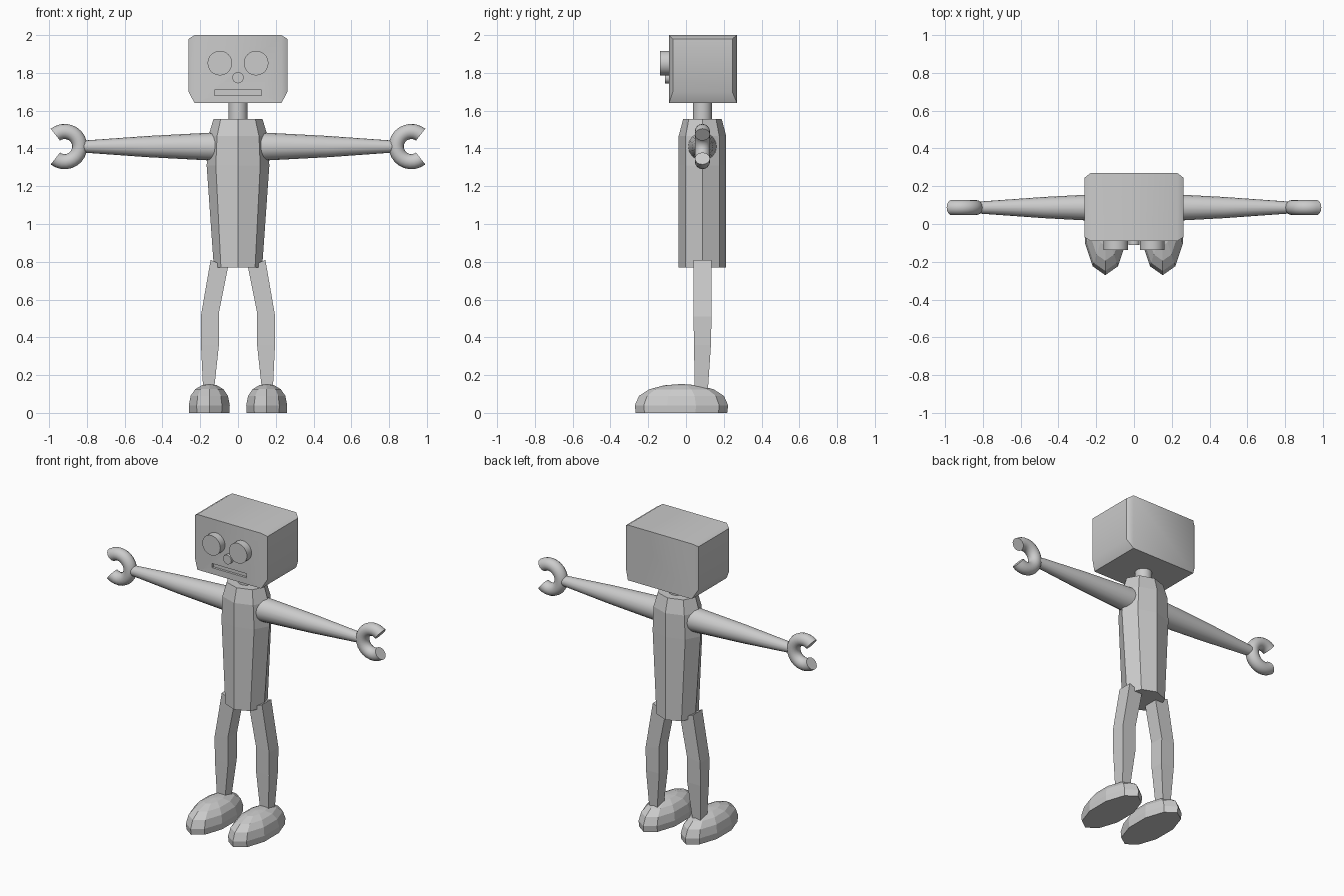
import bpy, bmesh, math
from mathutils import Vector, Matrix

if "Cube" in bpy.data.objects:
    bpy.data.objects.remove(bpy.data.objects["Cube"])

grey = bpy.data.materials.new("light grey")
grey.diffuse_color = (0.6, 0.6, 0.6, 1)
grey.use_nodes = True
grey.node_tree.nodes["Principled BSDF"].inputs["Base Color"].default_value = grey.diffuse_color
CY = 0.087  # depth of the body axis


def finish(name, bm, smooth=None):
    bmesh.ops.recalc_face_normals(bm, faces=bm.faces)
    me = bpy.data.meshes.new(name)
    bm.to_mesh(me)
    bm.free()
    ob = bpy.data.objects.new(name, me)
    bpy.context.collection.objects.link(ob)
    me.materials.append(grey)
    if smooth:
        bpy.ops.object.select_all(action='DESELECT')
        bpy.context.view_layer.objects.active = ob
        ob.select_set(True)
        bpy.ops.object.shade_smooth_by_angle(angle=math.radians(smooth))
    return ob


def loft(name, rings, smooth=None):
    """Skin a list of equal-length point rings and cap both ends."""
    bm = bmesh.new()
    vs = [[bm.verts.new(p) for p in r] for r in rings]
    n = len(vs[0])
    for a, b in zip(vs, vs[1:]):
        for i in range(n):
            j = (i + 1) % n
            bm.faces.new((a[i], a[j], b[j], b[i]))
    bm.faces.new(vs[0])
    bm.faces.new(vs[-1])
    return finish(name, bm, smooth)


def ellipse(n, rx, ry):
    return [(rx * math.cos(t), ry * math.sin(t))
            for t in (2 * math.pi * i / n for i in range(n))]


def disc(name, n, r, p, q):
    """Cylinder of radius r between points p and q."""
    p, q = Vector(p), Vector(q)
    rot = (q - p).to_track_quat('Z', 'Y')
    ring = [rot @ Vector((x, y, 0)) for x, y in ellipse(n, r, r)]
    return loft(name, [[p + v for v in ring], [q + v for v in ring]], 40)


# head: box with inset side faces
def head_ring(x, y0, y1, z0, z1):
    return [(x, y0, z0), (x, y1, z0), (x, y1, z1), (x, y0, z1)]


full, inset = (-0.09, 0.27, 1.64, 2.0), (-0.07, 0.245, 1.70, 1.98)
head = loft("head", [head_ring(-0.262, *inset), head_ring(-0.23, *full),
                     head_ring(0.23, *full), head_ring(0.262, *inset)], 50)

# mouth: shallow slot cut into the face
bm = bmesh.new()
bmesh.ops.create_cube(bm, size=1, matrix=Matrix.Translation((0, -0.09, 1.695))
                      @ Matrix.Diagonal((0.25, 0.03, 0.027, 1)))
cutter = finish("mouth_cutter", bm)
cutter.hide_render = True
cutter.hide_set(True)
cut = head.modifiers.new("mouth", 'BOOLEAN')
cut.operation, cut.object, cut.solver = 'DIFFERENCE', cutter, 'EXACT'

# nose and neck
disc("nose", 16, 0.03, (0, -0.08, 1.775), (0, -0.112, 1.775))
disc("neck", 24, 0.05, (0, CY, 1.5), (0, CY, 1.66))

# torso: eight-sided
loft("torso", [[(x, CY + y, z) for x, y in ellipse(8, rx, ry)]
               for z, rx, ry in ((0.77, 0.128, 0.126), (1.31, 0.166, 0.126),
                                 (1.465, 0.157, 0.126), (1.555, 0.13, 0.102))])

for s, side in ((-1, "left"), (1, "right")):
    disc(side + "_eye", 32, 0.065, (s * 0.096, -0.08, 1.852), (s * 0.096, -0.138, 1.852))

    # arm: tapered tube
    loft(side + "_arm", [[(s * x, CY + a, 1.41 + b) for a, b in ellipse(16, r, r)]
                         for x, r in ((0.08, 0.077), (0.14, 0.074), (0.48, 0.056),
                                      (0.83, 0.031))], 30)

    # hand: open ring claw
    rings = []
    for i in range(19):
        t = math.radians(52 + 256 * i / 18)
        rings.append([(s * (0.918 + (0.08 + a) * math.cos(t)), CY + b,
                       1.41 + (0.08 + a) * math.sin(t)) for a, b in ellipse(16, 0.04, 0.04)])
    loft(side + "_hand", rings, 40)

    # leg: square beam bent at the knee
    loft(side + "_leg", [[(s * x0, y0, z0), (s * x1, y0, z1), (s * x1, y1, z1), (s * x0, y1, z0)]
                         for x0, x1, z0, z1, y0, y1 in (
                             (0.053, 0.145, 0.77, 0.81, 0.04, 0.135),
                             (0.101, 0.197, 0.53, 0.51, 0.04, 0.135),
                             (0.101, 0.196, 0.36, 0.36, 0.042, 0.132),
                             (0.128, 0.184, 0.11, 0.11, 0.047, 0.115))])

    # foot: ten-sided flat-bottomed dome
    loft(side + "_foot", [[(s * 0.152 + x, y - 0.024, z)
                           for y, x in ellipse(10, 0.247 * k, 0.114 * k)]
                          for z, k in ((0, 0.98), (0.04, 1), (0.09, 0.91), (0.125, 0.69),
                                       (0.146, 0.37), (0.152, 0.05))])
